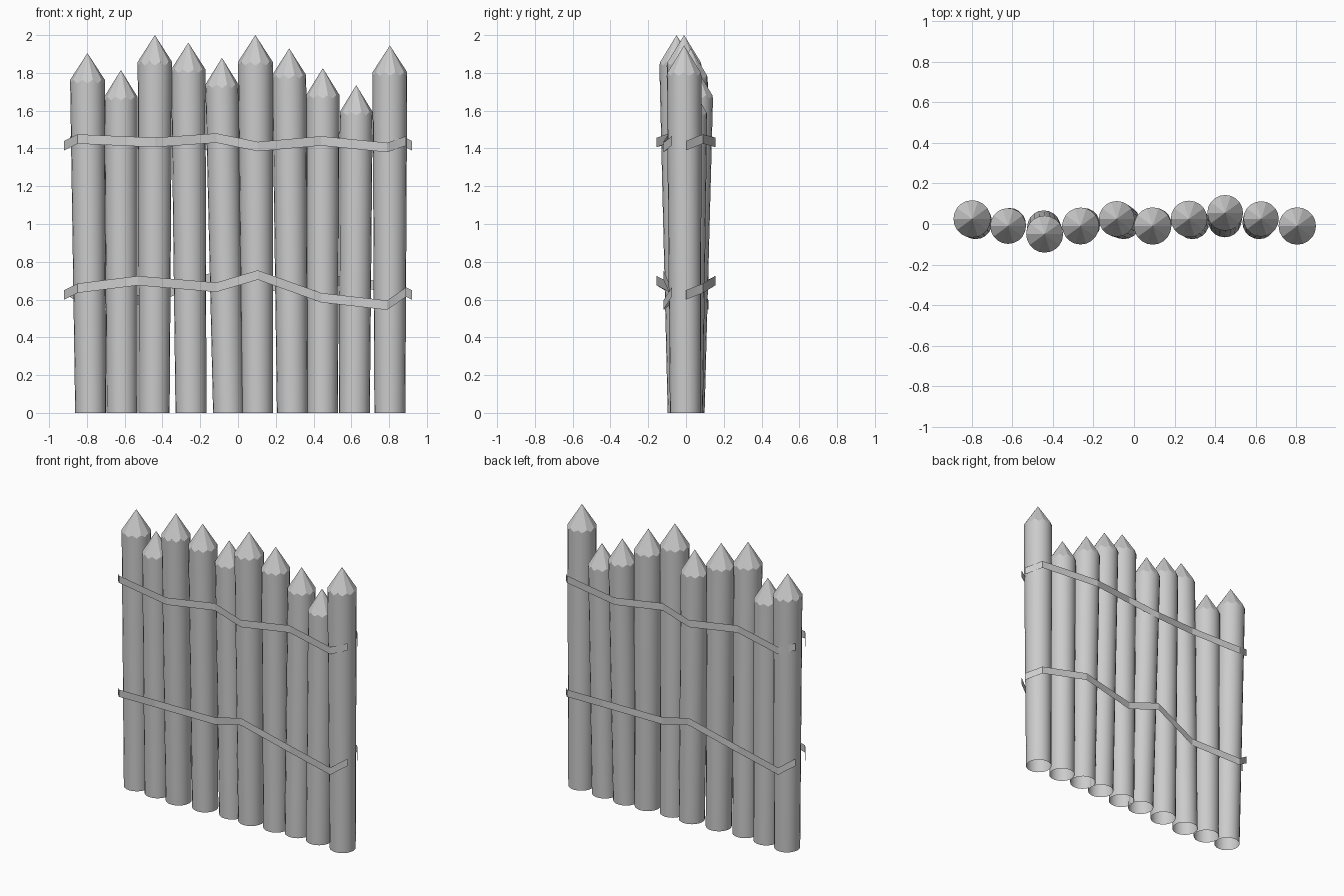
import bpy, bmesh
from math import sin, cos, pi

if "Cube" in bpy.data.objects:
    bpy.data.objects.remove(bpy.data.objects["Cube"])

FACETS = 10
N = FACETS * 2


def finish(bm, name):
    bmesh.ops.recalc_face_normals(bm, faces=bm.faces)
    me = bpy.data.meshes.new(name)
    bm.to_mesh(me)
    bm.free()
    ob = bpy.data.objects.new(name, me)
    bpy.context.collection.objects.link(ob)
    return ob


def stake(name, foot_x, top_x, top_y, tip_z, r):
    """Leaning tapered log, open below, with a whittled faceted point."""
    bm = bmesh.new()
    foot_y = top_y * 0.3
    shoulder = tip_z - 0.142
    low, high = [], []
    for i in range(N):
        a = 2 * pi * i / N
        dip = 0.018 if i % 2 else 0.0   # scalloped edge below each facet
        low.append(bm.verts.new((foot_x + 0.082 * cos(a), foot_y + 0.082 * sin(a), 0)))
        high.append(bm.verts.new((top_x + r * cos(a), top_y + r * sin(a), shoulder - dip)))
    tip = bm.verts.new((top_x, top_y, tip_z))
    for i in range(N):
        j = (i + 1) % N
        f = bm.faces.new((low[i], low[j], high[j], high[i]))
        f.smooth = True
    for i in range(0, N, 2):
        bm.faces.new((high[i], high[i + 1], high[(i + 2) % N], tip))
    # keep a crisp edge where the point starts
    for e in bm.edges:
        if e.verts[0] in high and e.verts[1] in high:
            e.smooth = False
    finish(bm, name)


def strap(name, path, side, half=0.025):
    """Flat ribbon along a path; side -1 gives the copy turned half round."""
    bm = bmesh.new()
    rows = [[bm.verts.new((side * x, side * y, z + d)) for d in (-half, half)]
            for x, y, z in path]
    for a, b in zip(rows, rows[1:]):
        bm.faces.new((a[0], b[0], b[1], a[1]))
    finish(bm, name)


# foot x, top x, top y, tip height, top radius
stakes = [
    (-0.78, -0.797, 0.025, 1.905, 0.092),
    (-0.614, -0.62, -0.01, 1.815, 0.088),
    (-0.444, -0.44, -0.05, 2.0, 0.091),
    (-0.249, -0.263, -0.01, 1.96, 0.091),
    (-0.05, -0.085, 0.025, 1.88, 0.088),
    (0.103, 0.092, -0.01, 2.0, 0.092),
    (0.288, 0.271, 0.025, 1.93, 0.09),
    (0.447, 0.449, 0.055, 1.825, 0.088),
    (0.616, 0.626, 0.025, 1.735, 0.087),
    (0.804, 0.804, -0.01, 1.945, 0.092),
]
for i, s in enumerate(stakes):
    stake(f"stake_{i + 1}", *s)

# binding straps, front and back
upper = [(-0.92, 0.0, 1.415), (-0.85, -0.09, 1.45), (-0.44, -0.155, 1.432),
         (-0.115, -0.09, 1.455), (0.105, -0.12, 1.41), (0.44, -0.065, 1.44),
         (0.79, -0.12, 1.405), (0.89, -0.075, 1.44)]
lower = [(-0.92, 0.0, 0.625), (-0.85, -0.09, 0.66), (-0.53, -0.155, 0.70),
         (-0.115, -0.09, 0.665), (0.105, -0.12, 0.73), (0.44, -0.065, 0.61),
         (0.79, -0.12, 0.57), (0.89, -0.075, 0.64)]
for label, path in (("upper", upper), ("lower", lower)):
    strap(f"{label}_strap_front", path, 1)
    strap(f"{label}_strap_back", path, -1)
